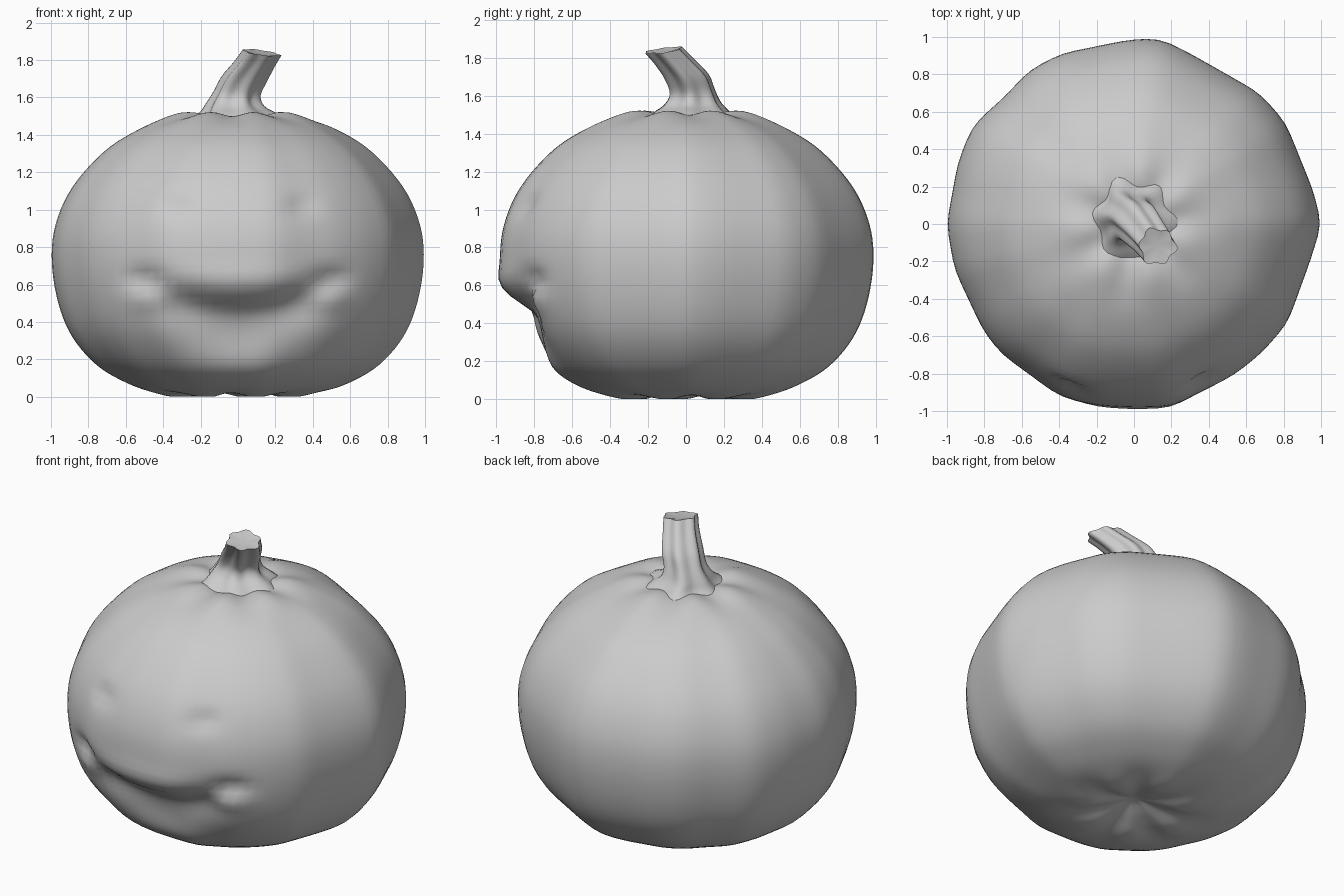
import bpy, bmesh, math
from math import exp, sin, cos, pi
from mathutils import Vector

if "Cube" in bpy.data.objects:
    bpy.data.objects.remove(bpy.data.objects["Cube"])

grey = bpy.data.materials.new("plain grey")
grey.use_nodes = True
grey.diffuse_color = (0.6, 0.6, 0.6, 1)
grey.node_tree.nodes["Principled BSDF"].inputs["Base Color"].default_value = (0.6, 0.6, 0.6, 1)


def spline(points, steps):
    """Smooth path through the points."""
    pts = [Vector(p) for p in points]
    pts = [2 * pts[0] - pts[1]] + pts + [2 * pts[-1] - pts[-2]]
    out = []
    for a, b, c, d in zip(pts, pts[1:], pts[2:], pts[3:]):
        for i in range(steps):
            t = i / steps
            out.append(0.5 * (2 * b + (c - a) * t + (2 * a - 5 * b + 4 * c - d) * t * t
                              + (3 * b - a - 3 * c + d) * t ** 3))
    return out + [pts[-2]]


def loft(name, rings, start, end, sharp):
    """Skin a stack of rings and close both ends with a fan."""
    bm = bmesh.new()
    loops = [[bm.verts.new(p) for p in ring] for ring in rings]
    n = len(loops[0])
    for lo, hi in zip(loops, loops[1:]):
        for i in range(n):
            j = (i + 1) % n
            bm.faces.new((lo[i], lo[j], hi[j], hi[i]))
    for loop, tip in ((loops[0][::-1], start), (loops[-1], end)):
        c = bm.verts.new(tip)
        for i in range(n):
            bm.faces.new((loop[i], loop[(i + 1) % n], c))
    mesh = bpy.data.meshes.new(name)
    bm.to_mesh(mesh)
    bm.free()
    mesh.materials.append(grey)
    ob = bpy.data.objects.new(name, mesh)
    bpy.context.collection.objects.link(ob)
    bpy.ops.object.select_all(action='DESELECT')
    ob.select_set(True)
    bpy.context.view_layer.objects.active = ob
    bpy.ops.object.shade_smooth_by_angle(angle=math.radians(sharp))
    return ob


# Uneven plan outline of the gourd, as corner points joined by flat-ish lobes
OUTLINE = [(1, 0), (.96, .17), (.81, .54), (.67, .7), (.3, .91), (.14, .99), (-.02, .985),
           (-.39, .91), (-.56, .82), (-.7, .67), (-.86, .53), (-.94, .33), (-1, 0),
           (-.96, -.24), (-.8, -.58), (-.7, -.7), (-.4, -.92), (-.2, -.97), (0, -.98),
           (.2, -.975), (.53, -.81), (.68, -.69), (.82, -.53), (.95, -.17)]


def plan_radius(a):
    """Distance from the axis to the outline in direction a."""
    d = Vector((cos(a), sin(a)))
    for p, q in zip(OUTLINE, OUTLINE[1:] + OUTLINE[:1]):
        p, q = Vector(p), Vector(q)
        if p.cross(d) >= -1e-9 and d.cross(q) > 0:
            return p.cross(q - p) / d.cross(q - p)
    return 1


SEG = 96
raw = [plan_radius(2 * pi * i / SEG) for i in range(SEG)]
radii = [(raw[i - 1] + 2 * raw[i] + raw[(i + 1) % SEG]) / 4 for i in range(SEG)]


def bump(x, z, cx, cz, w, h):
    return exp(-((x - cx) / w) ** 2 - ((z - cz) / h) ** 2)


def carve(p):
    """Push in the soft eyes, cheeks, grin and chin on the front."""
    x, y, z = p
    if y > -0.2:
        return p
    smile = 0.43 + 0.6 * x * x
    dent = 0.13 * exp(-(x / 0.42) ** 4) * exp(-((z - smile) / (0.1 if z > smile else 0.17)) ** 2)
    dent += 0.05 * bump(x, z, 0, 0.27, 0.38, 0.13)
    for s in (-1, 1):
        dent += 0.035 * bump(x, z, s * 0.34, 1.02, 0.07, 0.05)
        dent += 0.045 * bump(x, z, s * 0.5, 0.63, 0.09, 0.05)
        dent -= 0.025 * bump(x, z, s * 0.48, 0.52, 0.1, 0.06)
    dent -= 0.02 * bump(x, z, 0, 0.62, 0.4, 0.08)
    return Vector((x, y + dent, z))


# Gourd body: a lathe profile with lobes that gather at both poles
PROFILE = [(.05, .07), (.16, .035), (.3, .008), (.45, .025), (.6, .075), (.76, .17), (.89, .32),
           (.965, .5), (1, .72), (.98, .92), (.89, 1.12), (.72, 1.31), (.54, 1.425),
           (.36, 1.495), (.24, 1.51), (.14, 1.49), (.05, 1.48)]
rings = []
for r, z in spline(PROFILE, 5):
    ring = []
    for i in range(SEG):
        a = 2 * pi * i / SEG
        pole = exp(-((r - 0.3) / 0.15) ** 2)
        k = r * radii[i]
        ripple = 0.012 * pole * cos(7 * a + 2.5) * (1 if z > 0.7 else -1)
        ring.append(carve(Vector((k * cos(a), k * sin(a), max(0, z + ripple)))))
    rings.append(ring)
loft("gourd_body", rings, (0, 0, .08), (0, 0, 1.48), 80)

# Stem: flared, ribbed and leaning to the front left, with a hollowed cut end
STEM = [(0, .02, 1.47, .25), (0, .02, 1.515, .195), (-.02, .03, 1.56, .145),
        (-.01, .03, 1.62, .117), (.03, 0, 1.7, .113), (.085, -.065, 1.78, .1),
        (.125, -.12, 1.84, .095)]
rings = []
path = spline(STEM, 4)
for t, p in enumerate(path):
    x, y, z, r = p
    lean = 0.45 * t / (len(path) - 1)
    ring = []
    for i in range(42):
        a = 2 * pi * i / 42
        k = r * (1 + 0.1 * cos(6 * a + 0.6) + 0.04 * cos(3 * a))
        dx, dy = k * cos(a), k * sin(a)
        ring.append((x + dx, y + dy, z - lean * 0.3 * (dx - dy)))
    rings.append(ring)
loft("stem", rings, (0, .02, 1.46), (.12, -.115, 1.825), 50)
